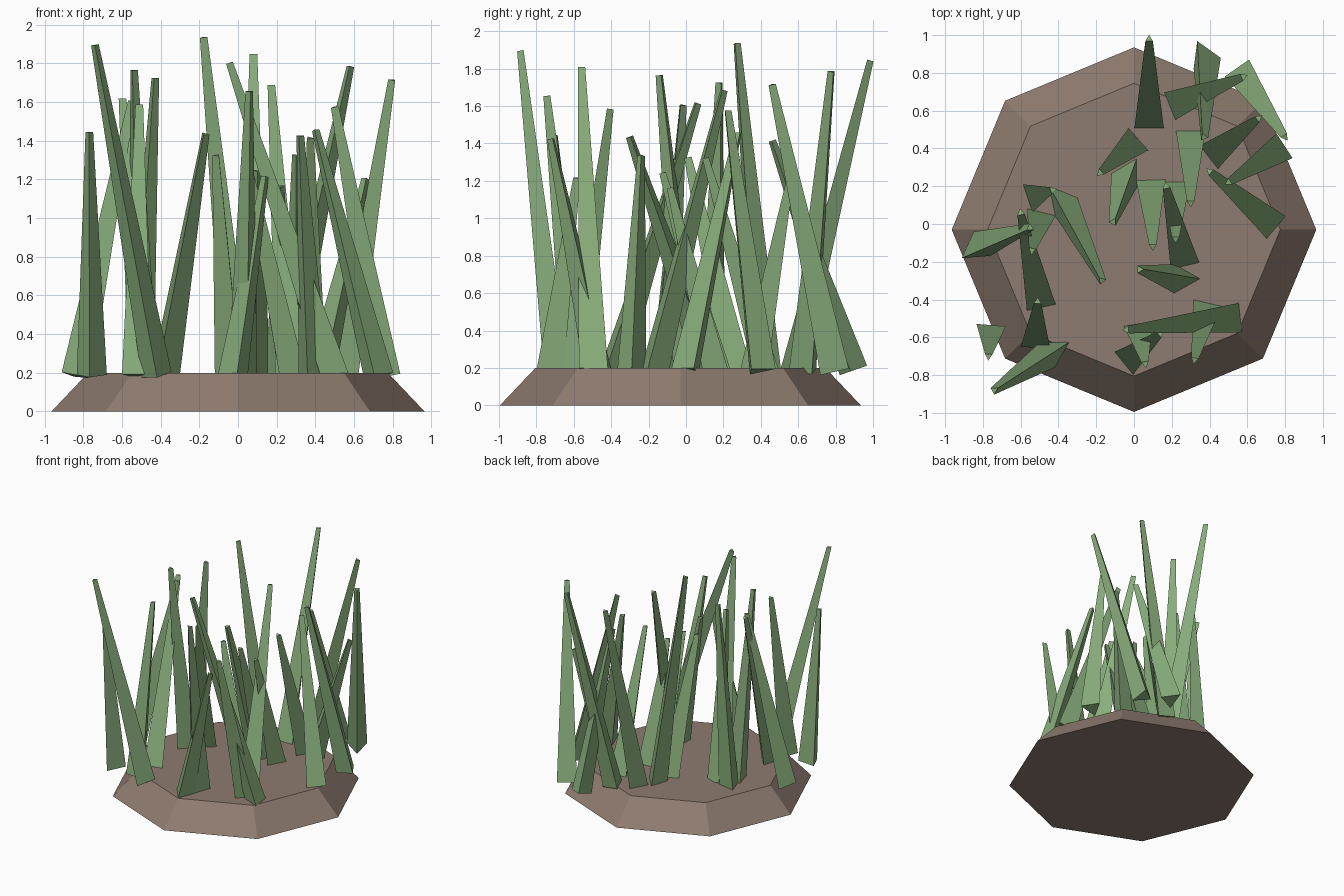
import bpy, bmesh, math
from mathutils import Vector, Matrix


def material(name, color):
    m = bpy.data.materials.new(name)
    m.diffuse_color = (*color, 1)
    return m


soil = material("soil", (0.27, 0.2, 0.16))
green = material("grass", (0.25, 0.42, 0.2))

# Octagonal soil mound
bpy.ops.mesh.primitive_cone_add(vertices=8, radius1=0.965, radius2=0.775, depth=0.2,
                                location=(0, -0.03, 0.1))
mound = bpy.context.object
mound.name = "soil_mound"
mound.data.materials.append(soil)


# Three-sided tapering blade with square-cut ends; one corner points along yaw
def blade(name, bx, by, tx, ty, tz, yaw=None):
    root, tip = Vector((bx, by, 0.185)), Vector((tx, ty, tz - 0.005))
    axis = tip - root
    if yaw is None:
        yaw = math.degrees(math.atan2(ty - by, tx - bx))
    rot = Vector((0, 0, 1)).rotation_difference(axis).to_matrix()
    bm = bmesh.new()
    rings = []
    for centre, r in ((root, 0.09), (tip, 0.023)):
        ring = []
        for k in range(3):
            a = math.radians(yaw + 120 * k)
            ring.append(bm.verts.new(centre + rot @ Vector((r * math.cos(a), r * math.sin(a), 0))))
        rings.append(ring)
    lo, hi = rings
    for k in range(3):
        n = (k + 1) % 3
        bm.faces.new((lo[k], lo[n], hi[n], hi[k]))
    bm.faces.new(lo[::-1])
    bm.faces.new(hi)
    me = bpy.data.meshes.new(name)
    bm.to_mesh(me)
    bm.free()
    me.materials.append(green)
    bpy.context.collection.objects.link(bpy.data.objects.new(name, me))


# Root x, y; tip x, y, z; optional yaw
blades = [
    (0.08, 0.55, 0.08, 0.98, 1.85),
    (0.37, 0.89, 0.37, 0.46, 1.42, 113),
    (0.23, 0.64, 0.58, 0.78, 1.79),
    (0.57, 0.79, 0.80, 0.46, 1.72),
    (0.76, 0.39, 0.50, 0.22, 1.58),
    (0.43, 0.38, 0.66, 0.56, 1.21),
    (0.72, 0.01, 0.40, 0.28, 1.46),
    (0.30, 0.45, 0.30, 0.11, 1.33),
    (-0.01, 0.42, -0.18, 0.27, 1.94),
    (-0.03, 0.27, -0.11, 0.01, 1.33, 300),
    (0.09, 0.19, 0.10, -0.12, 1.25),
    (0.22, 0.18, 0.22, -0.08, 1.17),
    (0.26, -0.18, 0.17, 0.20, 1.69),
    (0.26, -0.29, 0.03, -0.24, 1.34, 0),
    (0.52, -0.50, -0.04, -0.56, 1.81),
    (0.38, -0.46, 0.32, -0.72, 1.43),
    (0.03, -0.57, 0.06, -0.74, 1.66),
    (-0.02, -0.71, 0.14, -0.58, 1.22),
    (-0.42, -0.67, -0.74, -0.88, 1.90, 30),
    (-0.52, -0.61, -0.51, -0.41, 1.59),
    (-0.76, -0.58, -0.77, -0.70, 1.45),
    (-0.50, -0.40, -0.60, 0.06, 1.62),
    (-0.84, -0.13, -0.55, -0.02, 1.61, -25),
    (-0.50, 0.02, -0.54, -0.14, 1.77),
    (-0.52, 0.15, -0.43, 0.18, 1.73),
    (-0.39, 0.13, -0.17, -0.30, 1.44, 250),
]
for i, b in enumerate(blades, 1):
    blade(f"grass_blade_{i:02d}", *b)
